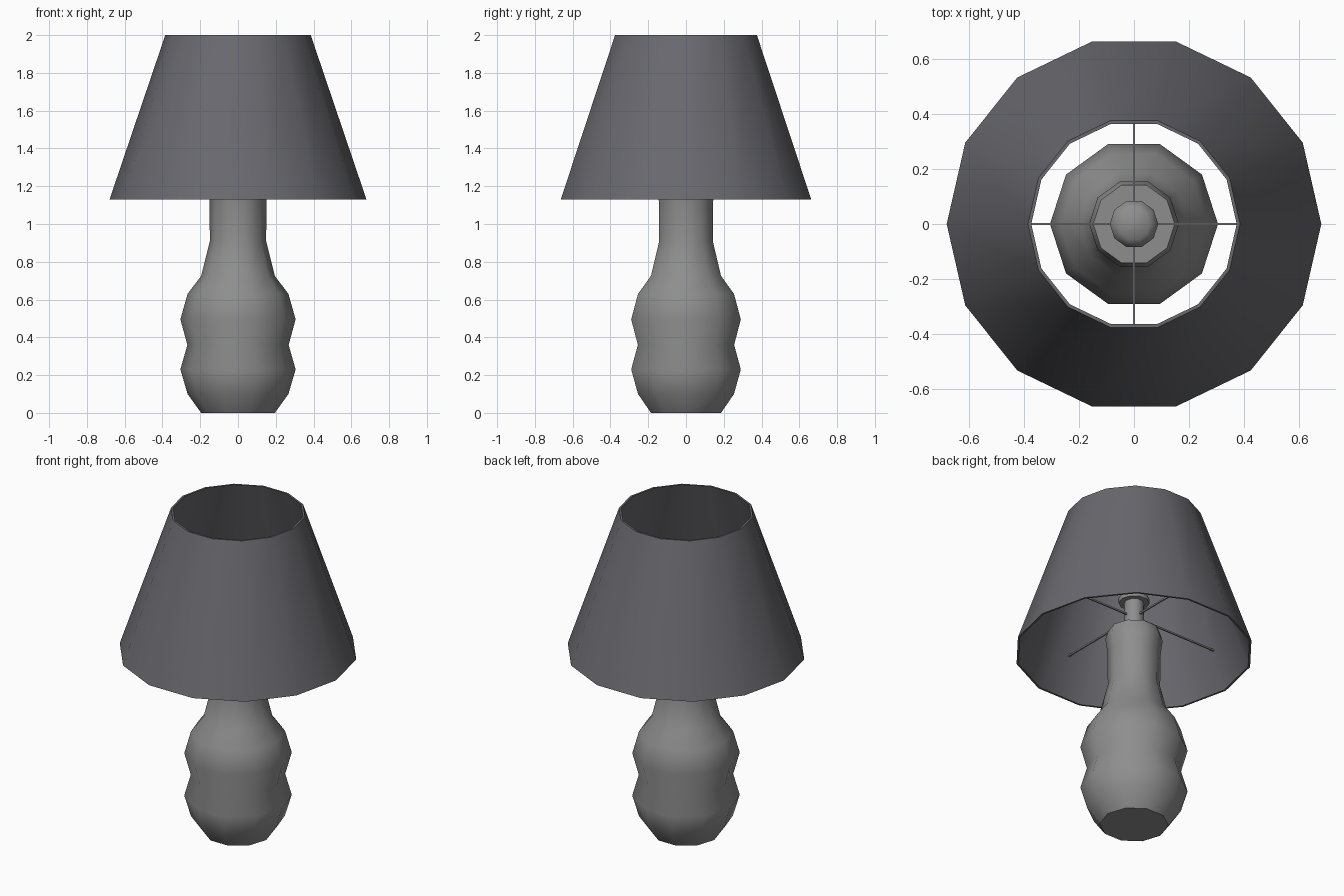
import bpy, bmesh, math

if "Cube" in bpy.data.objects:
    bpy.data.objects.remove(bpy.data.objects["Cube"])


def material(name, rgb):
    m = bpy.data.materials.new(name)
    m.diffuse_color = (*rgb, 1)
    m.use_nodes = True
    m.node_tree.nodes["Principled BSDF"].inputs["Base Color"].default_value = m.diffuse_color
    return m


GREY = material("grey ceramic", (0.27, 0.27, 0.27))
DARK = material("dark fabric", (0.142, 0.14, 0.158))


def lathe(name, profile, sides, mat, closed=False):
    """Spin (radius, z) points round z; closed profiles join up, open ones are capped."""
    bm = bmesh.new()
    rings = []
    for r, z in profile:
        rings.append([bm.verts.new((r * math.cos(2 * math.pi * i / sides),
                                    r * math.sin(2 * math.pi * i / sides), z))
                      for i in range(sides)])
    pairs = list(zip(rings, rings[1:]))
    if closed:
        pairs.append((rings[-1], rings[0]))
    else:
        bm.faces.new(rings[0][::-1])
        bm.faces.new(rings[-1])
    for a, b in pairs:
        for i in range(sides):
            j = (i + 1) % sides
            bm.faces.new((a[i], a[j], b[j], b[i]))
    bmesh.ops.recalc_face_normals(bm, faces=bm.faces)
    mesh = bpy.data.meshes.new(name)
    bm.to_mesh(mesh)
    bm.free()
    ob = bpy.data.objects.new(name, mesh)
    mesh.materials.append(mat)
    bpy.context.collection.objects.link(ob)
    bpy.ops.object.select_all(action='DESELECT')
    ob.select_set(True)
    bpy.context.view_layer.objects.active = ob
    bpy.ops.object.shade_smooth_by_angle(angle=math.radians(50))
    return ob


# Double-gourd body with long neck
lathe("lamp_body", [(0.195, 0), (0.267, 0.10), (0.305, 0.23), (0.268, 0.36),
                    (0.305, 0.495), (0.267, 0.63), (0.195, 0.725), (0.149, 0.91),
                    (0.151, 1.12), (0.163, 1.21), (0.148, 1.26)], 10, GREY)

# Stem and holder cap above the neck
lathe("holder_stem", [(0.056, 1.25), (0.056, 1.45)], 10, GREY)
lathe("holder_cap", [(0.088, 1.45), (0.088, 1.48), (0.058, 1.51)], 10, GREY)

# Tapered shade, open at both ends, with a thin wall
lathe("lamp_shade", [(0.68, 1.13), (0.385, 2.0), (0.373, 2.0), (0.668, 1.13)],
      14, DARK, closed=True)

# Four thin spokes holding the shade
for k in range(4):
    a = k * math.pi / 2
    length = 0.594 if k % 2 == 0 else 0.579
    bpy.ops.mesh.primitive_cube_add(
        size=1, location=(math.cos(a) * length / 2, math.sin(a) * length / 2, 1.36),
        rotation=(0, 0, a), scale=(length, 0.009, 0.009))
    spoke = bpy.context.object
    spoke.name = f"shade_spoke_{k + 1}"
    spoke.data.materials.append(GREY)
